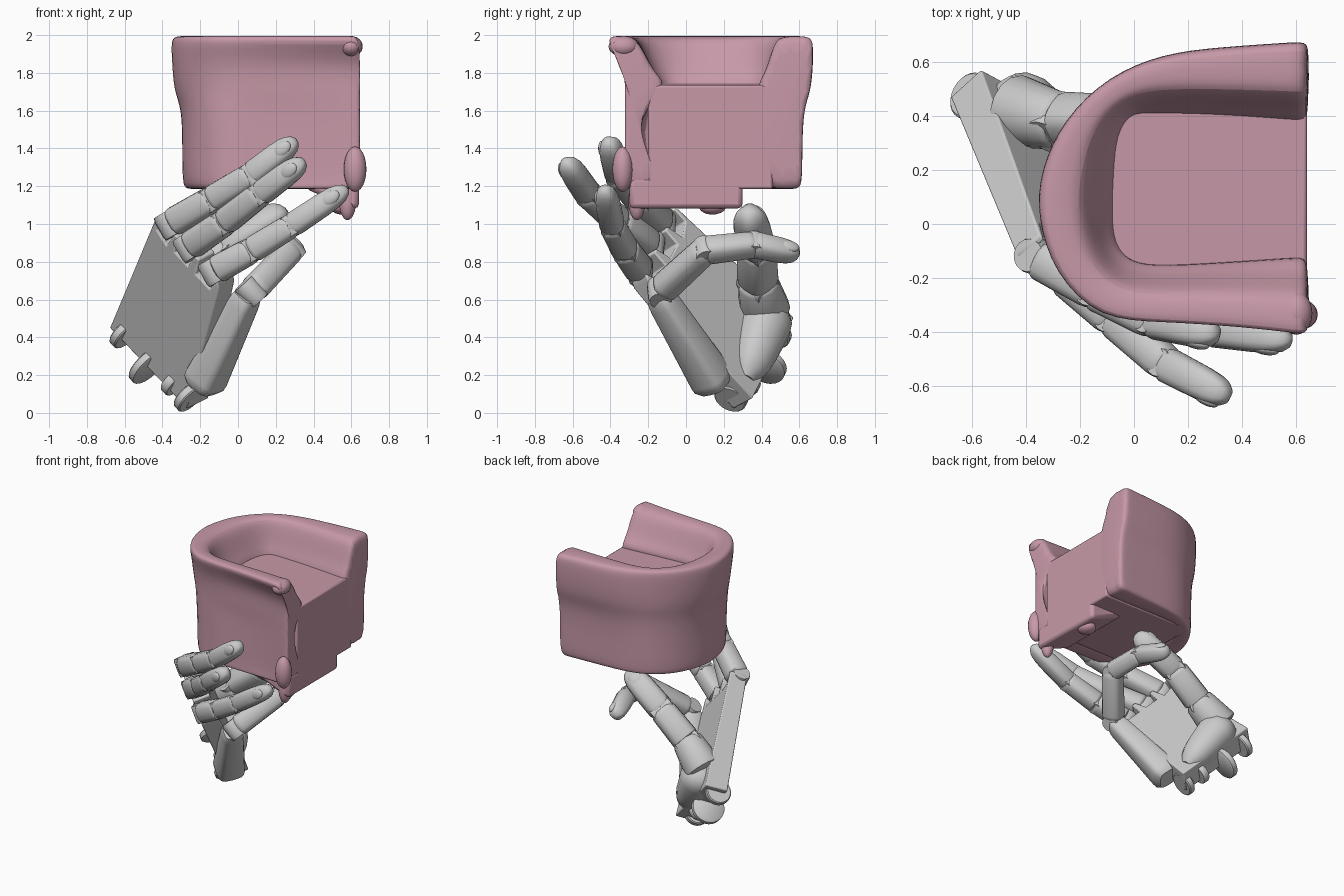
import bpy, bmesh, math, random
from mathutils import Vector as V, Matrix

if "Cube" in bpy.data.objects:
    bpy.data.objects.remove(bpy.data.objects["Cube"])

random.seed(4)
pink = bpy.data.materials.new("upholstery")
pink.diffuse_color = (0.57, 0.32, 0.39, 1)
pink.use_nodes = True
pink.node_tree.nodes["Principled BSDF"].inputs["Base Color"].default_value = pink.diffuse_color


def make(name, verts, faces, mat=None, angle=40, bevel=0, sub=0):
    me = bpy.data.meshes.new(name)
    me.from_pydata([tuple(v) for v in verts], [], faces)
    bm = bmesh.new()
    bm.from_mesh(me)
    bmesh.ops.recalc_face_normals(bm, faces=bm.faces)
    bm.to_mesh(me)
    bm.free()
    ob = bpy.data.objects.new(name, me)
    bpy.context.collection.objects.link(ob)
    if mat:
        me.materials.append(mat)
    if bevel:
        m = ob.modifiers.new("bevel", 'BEVEL')
        m.width, m.segments = bevel, 2
    if sub:
        m = ob.modifiers.new("sub", 'SUBSURF')
        m.levels = m.render_levels = sub
    bpy.ops.object.select_all(action='DESELECT')
    ob.select_set(True)
    bpy.context.view_layer.objects.active = ob
    bpy.ops.object.shade_smooth_by_angle(angle=math.radians(angle))
    return ob


def loft(name, rings, **kw):
    n = len(rings[0])
    verts = [v for r in rings for v in r]
    faces = [(k * n + i, k * n + (i + 1) % n, (k + 1) * n + (i + 1) % n, (k + 1) * n + i)
             for k in range(len(rings) - 1) for i in range(n)]
    faces += [tuple(range(n)), tuple(range(len(verts) - n, len(verts)))]
    return make(name, verts, faces, **kw)


def frame(a, b, ref):
    t = (b - a).normalized()
    side = t.cross(ref).normalized()
    return t, side, side.cross(t)


def limb(name, a, b, ra, rb, ref, prof, sides=16, power=0.7):
    """Tapered, slightly boxy segment between two points."""
    a, b = V(a), V(b)
    t, s, n = frame(a, b, V(ref))
    rings = []
    for u, f in prof:
        c, r, ring = a + (b - a) * u, (ra + (rb - ra) * u) * f, []
        for i in range(sides):
            w = 2 * math.pi * i / sides
            x, y = math.cos(w), math.sin(w)
            ring.append(c + s * r * math.copysign(abs(x) ** power, x)
                        + n * r * math.copysign(abs(y) ** power, y))
        rings.append(ring)
    return loft(name, rings)


def ball(name, c, size, axes=None, mat=None):
    bm = bmesh.new()
    bmesh.ops.create_uvsphere(bm, u_segments=20, v_segments=12, radius=1)
    rot = Matrix(axes).transposed() if axes else Matrix.Identity(3)
    verts = [V(c) + rot @ V(v.co[k] * size[k] for k in range(3)) for v in bm.verts]
    faces = [tuple(v.index for v in f.verts) for f in bm.faces]
    bm.free()
    return make(name, verts, faces, mat)


SEG = [(0, .75), (.05, .96), (.1, 1), (.9, 1), (.96, .97), (1, .88)]
TIP = [(0, .88), (.06, 1), (.55, 1), (.75, .94), (.88, .78), (.96, .52), (1, .2)]
DISC = [(0, .92), (.15, 1), (.85, 1), (1, .92)]
MOUND = [(-.15, .45), (0, .8), (.15, .95), (.35, 1), (.85, 1), (1, .92), (1.15, .7), (1.22, .35)]


def finger(name, pts, r, ref):
    pts = [V(p) for p in pts]
    last = len(pts) - 2
    for i in range(last + 1):
        a, b = pts[i], pts[i + 1]
        t, s, n = frame(a, b, V(ref))
        r0, r1 = r * (1 - .07 * i), r * (1 - .07 * (i + 1))
        # hinge barrel at the start of each segment
        limb(f"{name}_hinge_{i}", a - s * r0 * .85, a + s * r0 * .85, r0 * .85, r0 * .85, t, DISC, power=1)
        g = 0.02 if i == 0 else 0
        limb(f"{name}_segment_{i}", a + t * g, b, r0, r1, ref, TIP if i == last else SEG)
        if i == last:
            c = a.lerp(b, .72) + n * r1 * .78
            ball(f"{name}_nail", c, (.055, r1 * .6, .02), [t, s, n])


# ---------------- armchair ----------------
# stations round the back: outer x, y, inner x, y
st = [(.65, .675, .645, .37), (.62, .675, .62, .37), (.3, .65, .3, .4), (.1, .625, .05, .4),
      (-.1, .545, -.01, .4), (-.26, .39, -.05, .33), (-.345, .2, -.06, .2), (-.36, .03, -.06, .05),
      (-.295, -.18, -.05, -.06), (-.13, -.36, 0, -.12), (.1, -.375, .1, -.13), (.4, -.395, .4, -.1),
      (.62, -.42, .62, -.08), (.65, -.42, .645, -.08)]
# wall section: share of the way from outer to inner, height
sec = [(1, 1.19), (.5, 1.185), (.26, 1.185), (.19, 1.21), (.19, 1.4), (.17, 1.61), (.04, 1.7), (0, 1.85),
       (0, 1.965), (.06, 1.995), (.25, 1.995), (.48, 1.985), (.6, 1.92), (.78, 1.79), (1, 1.735), (1, 1.5)]
rings = []
for k, (ox, oy, ix, iy) in enumerate(st):
    power = .6 + .55 * k / (len(st) - 1)
    ring = []
    for w, z in sec:
        if w > .2 and z > 1.7:
            w = w ** power
        elif k > 8 and 1.2 < z < 1.9:      # front-side arm overhangs more
            w = .2 if k == 9 else .28
        j = random.uniform(-.008, .008) if 1 < k < 12 else 0
        ring.append(V((ox + (ix - ox) * w + j, oy + (iy - oy) * w + j, z)))
    rings.append(ring)
loft("chair_back_and_arms", rings, mat=pink, sub=2, angle=50)


def prism(name, prof, y0, y1, bevel):
    loft(name, [[V((x, y, z)) for x, z in prof] for y in (y0, y1)], mat=pink, bevel=bevel)


prism("seat", [(-.12, 1.185), (.64, 1.185), (.64, 1.735), (-.12, 1.745)], -.2, .46, .012)
prism("front_lip", [(.36, 1.185), (.6, 1.085), (.64, 1.08), (.64, 1.25), (.36, 1.25)], -.3, .3, .025)
ball("front_corner_lump", (.62, -.335, 1.29), (.06, .055, .12), mat=pink)
ball("front_corner_drip", (.58, -.26, 1.12), (.045, .045, .1), mat=pink)
ball("bottom_lump", (.55, .14, 1.09), (.06, .07, .04), mat=pink)
ball("arm_end_lump", (.6, -.33, 1.94), (.06, .08, .055), mat=pink)

# ---------------- hand ----------------
B, D, L = V((-.68, .47, .45)), V((.41, -.22, -.43)), V((.25, -.6, .6))
out = D.cross(L).normalized()      # back of the hand


def palm_pt(s, t, depth=0):
    return B + D * s + L * t - out * depth


# palm plate with notches for the knuckles
outline = [(0, 0), (0, .98), (.03, 1), (.05, .9), (.2, .87), (.23, .99), (.28, .99), (.3, .88), (.47, .88),
           (.5, .99), (.55, .99), (.57, .88), (.75, .88), (.79, .98), (.83, .94), (.95, .3), (1, 0)]
loft("palm", [[palm_pt(s, t, d * (1.25 - .3 * t)) for s, t in outline] for d in (0, .13)], bevel=.008, angle=30)

# three long fingers
finger("upper_finger", [(-.36, -.12, 1.0), (-.14, -.25, 1.13), (.07, -.36, 1.26), (.31, -.41, 1.445)], .078, out)
finger("middle_finger", [(-.26, -.18, .88), (-.07, -.35, 1.01), (.12, -.52, 1.16), (.35, -.64, 1.335)], .078, out)
finger("lower_finger", [(-.13, -.24, .75), (.07, -.32, .86), (.28, -.39, .99), (.58, -.43, 1.19)], .076, out)

# curled finger on its own metacarpal
limb("curled_finger_base", (-.19, .16, .14), (.05, -.14, .62), .105, .07, out, SEG, power=.55)
finger("curled_finger", [(.07, -.14, .64), (.28, .1, .86), (.25, .36, .89), (.18, .6, .84)], .075, (.7, -.3, .6))

# thumb and its mound
limb("thumb_mound", (-.25, .33, .22), (-.43, .43, .5), .1, .145, out, MOUND, power=.9)
tr = (-.3, .6, .5)
limb("thumb_root", (-.45, .42, .53), (-.27, .38, .7), .14, .105, tr, SEG, power=1)
finger("thumb", [(-.29, .38, .68), (-.06, .375, .87), (.26, .33, 1.07)], .1, tr)

# rounded wrist tabs
axis = D.normalized()
for i, (c, r) in enumerate([((-.6, .47, .42), .09), ((-.48, .42, .25), .115),
                            ((-.34, .32, .16), .075), ((-.26, .24, .085), .09), ((-.12, .15, .18), .05)]):
    c = V(c)
    limb(f"wrist_tab_{i}", c - axis * .025, c + axis * .025, r, r, out, DISC, sides=24, power=1)
